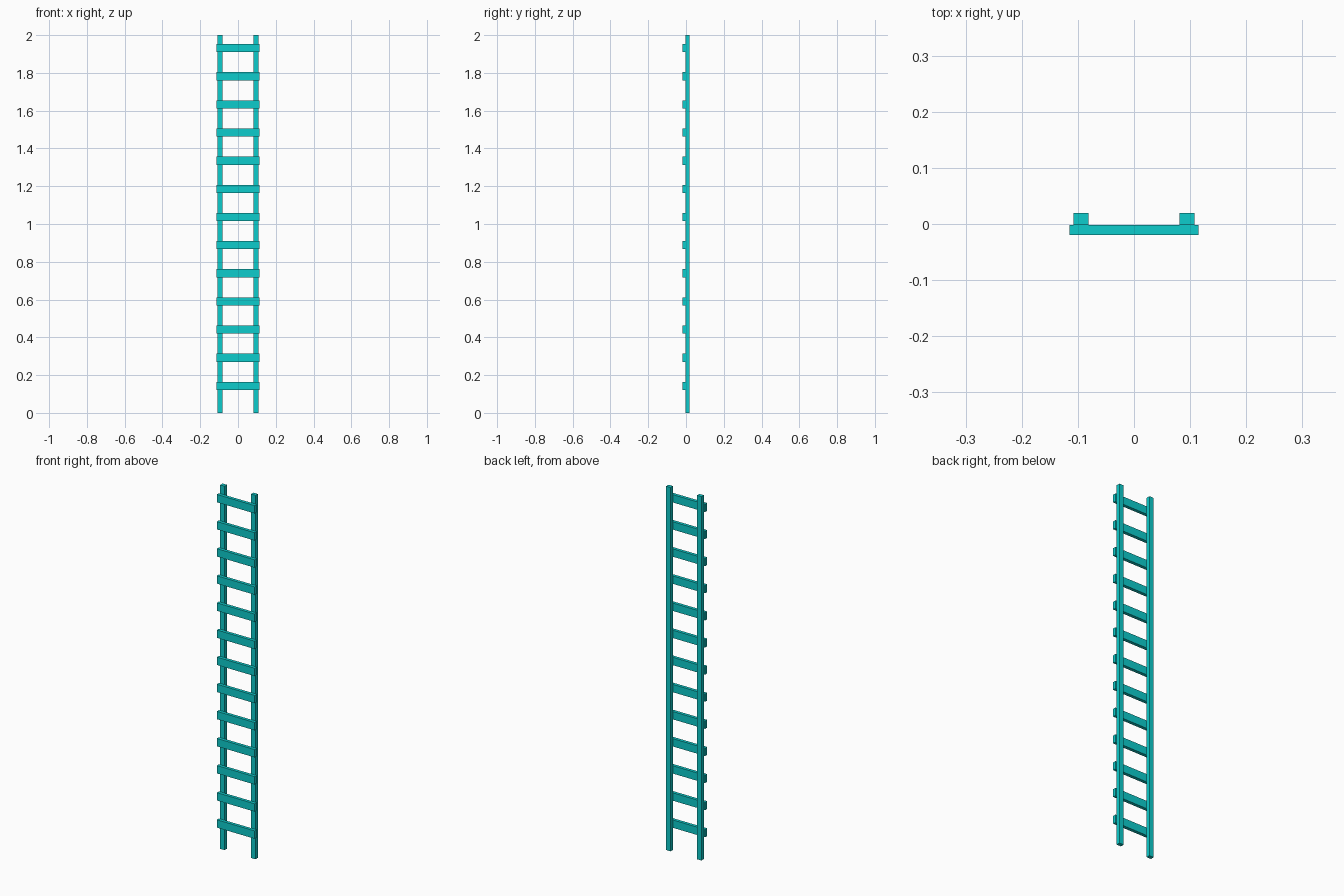
import bpy

if "Cube" in bpy.data.objects:
    bpy.data.objects.remove(bpy.data.objects["Cube"])

# Single flat colour
teal = bpy.data.materials.new("turquoise")
teal.diffuse_color = (0.004, 0.604, 0.604, 1.0)
teal.use_nodes = True
teal.node_tree.nodes["Principled BSDF"].inputs["Base Color"].default_value = teal.diffuse_color


def box(name, x, y, z):
    """Box from (min, max) ranges on each axis."""
    mid = [(a + b) / 2 for a, b in (x, y, z)]
    bpy.ops.mesh.primitive_cube_add(size=1, location=mid)
    ob = bpy.context.object
    ob.name = name
    ob.scale = [b - a for a, b in (x, y, z)]
    bpy.ops.object.transform_apply(location=False, rotation=False, scale=True)
    ob.data.materials.append(teal)
    return ob


# Two upright rails at the back
box("left_rail", (-0.1076, -0.0808), (-0.0015, 0.0193), (0, 2))
box("right_rail", (0.0808, 0.1076), (-0.0015, 0.0193), (0, 2))

# Thirteen flat rungs fixed to the front of the rails
for i in range(13):
    z = 0.143 + i * 0.149
    box(f"rung_{i + 1}", (-0.115, 0.115), (-0.0193, -0.0015), (z - 0.0215, z + 0.0215))
